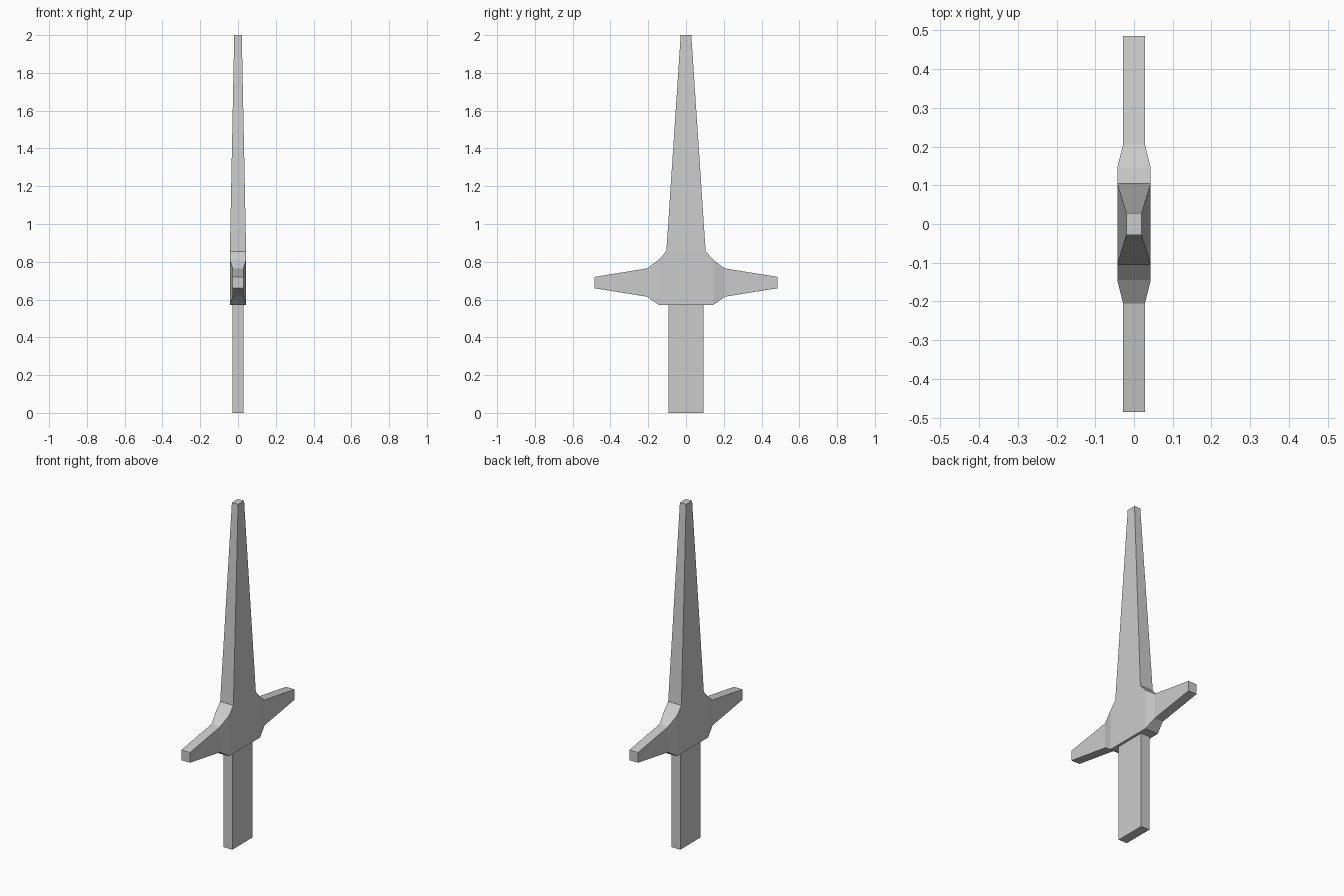
import bpy, bmesh

if "Cube" in bpy.data.objects:
    bpy.data.objects.remove(bpy.data.objects["Cube"])


def ring(bm, points):
    return [bm.verts.new(p) for p in points]


def loft(bm, rings, cap_start=True, cap_end=True):
    """Skin four-point rings; returns the side faces of each segment."""
    segments = []
    for a, b in zip(rings, rings[1:]):
        segments.append([bm.faces.new((a[i], a[(i + 1) % 4], b[(i + 1) % 4], b[i]))
                         for i in range(4)])
    if cap_start:
        bm.faces.new(rings[0][::-1])
    if cap_end:
        bm.faces.new(rings[-1])
    return segments


def section(z, hy, hx):
    return [(-hx, -hy, z), (hx, -hy, z), (hx, hy, z), (-hx, hy, z)]


def finish(bm, name):
    bmesh.ops.recalc_face_normals(bm, faces=bm.faces[:])
    mesh = bpy.data.meshes.new(name)
    bm.to_mesh(mesh)
    bm.free()
    bpy.context.collection.objects.link(bpy.data.objects.new(name, mesh))


# Handle: plain flat bar, open where it meets the guard
bm = bmesh.new()
loft(bm, [ring(bm, section(z, 0.093, 0.028)) for z in (0, 0.572)], cap_end=False)
finish(bm, "handle")

# Blade with guard block: sections (z, half width y, half thickness x)
bm = bmesh.new()
rings = [ring(bm, section(*s)) for s in (
    (0.572, 0.145, 0.043), (0.81, 0.145, 0.043),
    (0.855, 0.104, 0.043), (2.0, 0.028, 0.02))]
block = loft(bm, rings)[0]

# Guard arms: grown out of the block's two narrow sides
for face, side in ((block[0], -1), (block[2], 1)):
    base = list(face.verts)
    bm.faces.remove(face)
    arm = [base]
    for y, z_low, z_high, hx in ((0.205, 0.615, 0.765, 0.028),
                                 (0.485, 0.66, 0.72, 0.028)):
        arm.append(ring(bm, [(hx if v.co.x > 0 else -hx, side * y,
                              z_high if v.co.z > 0.7 else z_low) for v in base]))
    loft(bm, arm, cap_start=False)
finish(bm, "blade_and_guard")
